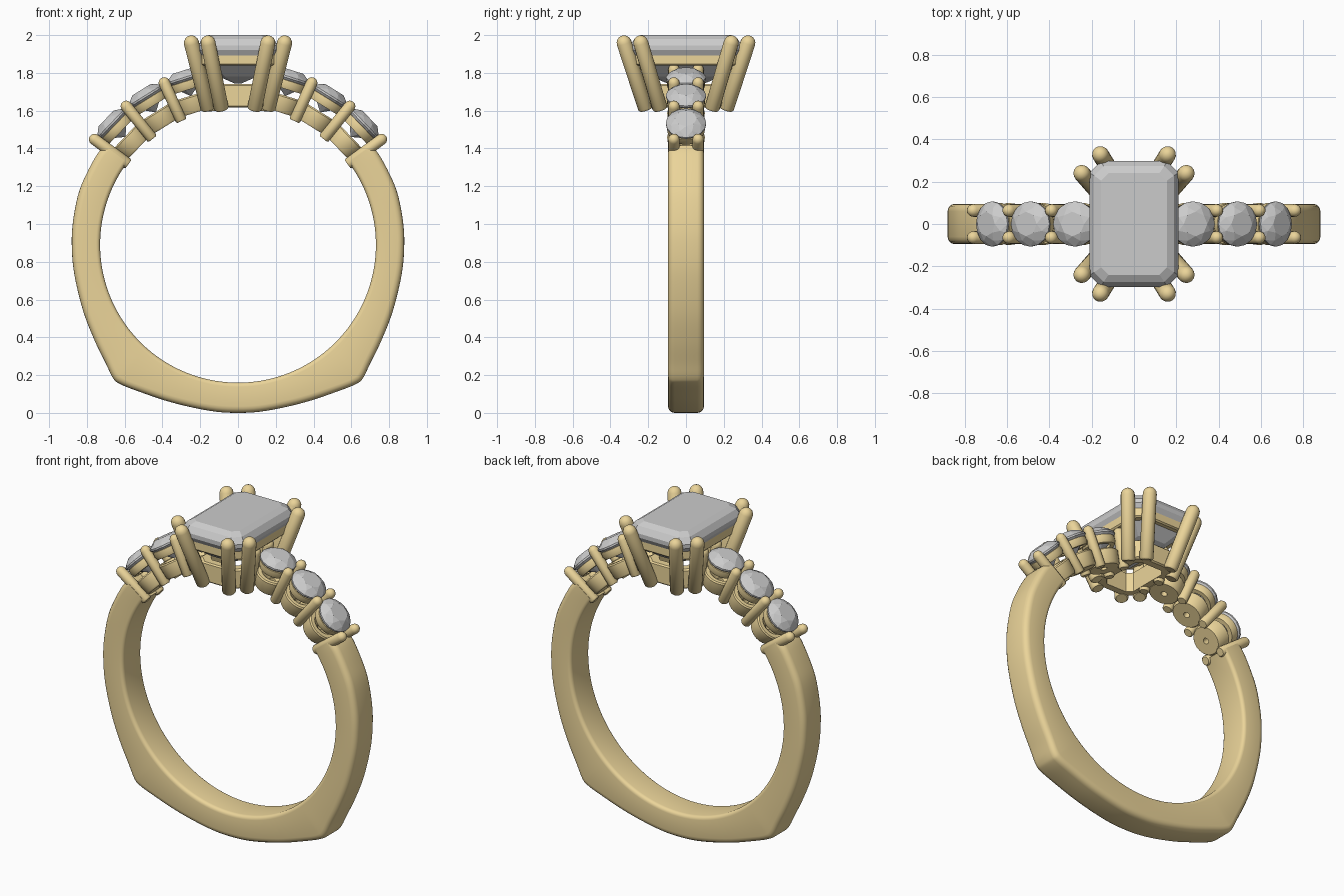
import bpy, bmesh
from math import sin, cos, pi, radians, atan2, hypot
from mathutils import Matrix, Vector

if "Cube" in bpy.data.objects:
    bpy.data.objects.remove(bpy.data.objects["Cube"])

CZ, RI, HW = 0.89, 0.73, 0.095      # finger hole centre, hole radius, half width of band
gold = bpy.data.materials.new("gold")
gold.diffuse_color = (0.83, 0.66, 0.32, 1)
gold.use_nodes = True
gold.node_tree.nodes["Principled BSDF"].inputs["Base Color"].default_value = gold.diffuse_color


def finish(name, bm, mat=None, smooth=None):
    bmesh.ops.recalc_face_normals(bm, faces=bm.faces)
    me = bpy.data.meshes.new(name)
    bm.to_mesh(me)
    bm.free()
    ob = bpy.data.objects.new(name, me)
    bpy.context.collection.objects.link(ob)
    if mat:
        me.materials.append(mat)
    if smooth:
        bpy.ops.object.select_all(action='DESELECT')
        ob.select_set(True)
        bpy.context.view_layer.objects.active = ob
        bpy.ops.object.shade_smooth_by_angle(angle=radians(smooth))
    return ob


def loft(bm, rings, close=False, caps=True):
    vs = [[bm.verts.new(p) for p in r] for r in rings]
    n = len(vs[0])
    pairs = list(zip(vs, vs[1:])) + ([(vs[-1], vs[0])] if close else [])
    for a, b in pairs:
        for i in range(n):
            j = (i + 1) % n
            bm.faces.new((a[i], a[j], b[j], b[i]))
    if caps and not close:
        bm.faces.new(vs[0])
        bm.faces.new(vs[-1])


def lathe(bm, profile, m, n=32, close=False):
    loft(bm, [[m @ Vector((r * cos(2 * pi * i / n), r * sin(2 * pi * i / n), z))
               for i in range(n)] for r, z in profile], close)


def radial(deg, r=0.0, y=0.0):
    # local z points away from the finger hole centre
    return Matrix.Translation((0, y, CZ)) @ Matrix.Rotation(radians(deg), 4, 'Y') @ Matrix.Translation((0, 0, r))


def prong(bm, a, b, r):
    a, b = Vector(a), Vector(b)
    d = b - a
    L = d.length
    m = Matrix.Translation(a) @ d.to_track_quat('Z', 'Y').to_matrix().to_4x4()
    dome = [(r * cos(t), L - r + r * sin(t)) for t in (0, .4, .8, 1.15, 1.45)]
    lathe(bm, [(r * .8, 0), (r, r * .25)] + dome, m, 16)


def octagon(hx, hy, c, z):
    q = [(hx, hy - c), (hx - c, hy)]
    pts = q + [(-x, y) for x, y in q[::-1]]
    return [(x, y, z) for x, y in pts + [(-x, -y) for x, y in pts]]


# shank: circular inside, squared-off outside, open at the top
side = [(0.15, 0.011), (0.35, 0.055), (0.53, 0.115), (0.625, 0.153), (0.662, 0.185), (0.70, 0.262),
        (0.76, 0.385), (0.82, 0.54), (0.866, 0.73), (0.88, 0.88), (0.874, 1.01), (0.845, 1.16),
        (0.80, 1.27), (0.745, 1.37), (0.705, 1.415)]
outer = side[::-1] + [(0, 0)] + [(-x, z) for x, z in side]
ext = [outer[0]] + outer + [outer[-1]]
path = []
for i in range(1, len(ext) - 2):
    p0, p1, p2, p3 = (Vector(p) for p in ext[i - 1:i + 3])
    for k in range(5):
        t = k / 5
        path.append(0.5 * (2 * p1 + (p2 - p0) * t + (2 * p0 - 5 * p1 + 4 * p2 - p3) * t * t
                           + (3 * p1 - p0 - 3 * p2 + p3) * t ** 3))
path.append(Vector(outer[-1]))
rings = []
for p in path:
    a, ro = atan2(p.y - CZ, p.x), hypot(p.x, p.y - CZ)
    sec = []
    for sy, so, c in ((1, 0, .022), (1, 1, .035), (-1, 1, .035), (-1, 0, .022)):
        arc = []
        for k in range(5):
            t = k / 4 * pi / 2
            dr = c * (1 - cos(t)) if so == 0 else c * (1 - sin(t))
            dy = c * (1 - sin(t)) if so == 0 else c * (1 - cos(t))
            arc.append((RI + dr if so == 0 else ro - dr, sy * (HW - dy)))
        sec += arc if sy == 1 else arc[::-1]
    rings.append([(r * cos(a), y, CZ + r * sin(a)) for r, y in sec])
bm = bmesh.new()
loft(bm, rings)
finish("shank", bm, gold, 40)

# side stone settings: pierced cup, bearing ring and shared prongs
stone_angles = [s * a for s in (-1, 1) for a in (17.5, 31.8, 46.2)]
cups, bearings, pins = bmesh.new(), bmesh.new(), bmesh.new()
for a in stone_angles:
    m = radial(a)
    lathe(cups, [(.018, .735), (.084, .735), (.092, .745), (.1, .82), (.094, .828),
                 (.07, .828), (.018, .785)], m, close=True)
    lathe(bearings, [(.066, .862), (.092, .862), (.1, .88), (.1, .908), (.085, .912),
                     (.076, .9)], m, close=True)
for s in (-1, 1):
    for a in (10.2, 24.5, 38.9, 53.7):
        for y in (-.064, .064):
            prong(pins, radial(s * a, .72, y).translation, radial(s * a, .972, y).translation, .03)
finish("side_stone_cups", cups, gold, 35)
finish("side_stone_bearings", bearings, gold, 35)
finish("side_stone_prongs", pins, gold, 50)

# round side stones
for n, a in enumerate(stone_angles):
    bm = bmesh.new()
    m = radial(a, .925)
    for cnt, r, z, off in ((8, .058, .042, 0), (8, .085, .027, .5), (16, .107, .006, 0),
                           (16, .107, -.004, 0), (8, .06, -.052, .5), (1, 0, -.1, 0)):
        for i in range(cnt):
            t = 2 * pi * (i + off) / cnt
            bm.verts.new(m @ Vector((r * cos(t), r * sin(t), z)))
    bmesh.ops.convex_hull(bm, input=bm.verts)
    finish(f"side_stone_{n + 1}", bm)

# step-cut centre stone
bm = bmesh.new()
loft(bm, [octagon(*v) for v in ((.155, .24, .035, 2.0), (.188, .273, .045, 1.98),
                                (.21, .297, .055, 1.945), (.21, .297, .055, 1.92),
                                (.165, .25, .045, 1.84), (.1, .185, .03, 1.78),
                                (.02, .1, .008, 1.745))])
finish("centre_stone", bm)

# centre setting: two eight-sided frames and eight splayed prongs
for name, hx, hy, w, z0, z1 in (("upper_frame", .195, .28, .05, 1.838, 1.908),
                                ("lower_frame", .15, .205, .05, 1.618, 1.74)):
    bm = bmesh.new()
    e = .008
    loft(bm, [octagon(*v) for v in ((hx - w, hy - w, .03, z0), (hx - e, hy - e, .05, z0),
                                    (hx, hy, .05, z0 + e), (hx, hy, .05, z1 - e),
                                    (hx - e, hy - e, .05, z1), (hx - w, hy - w, .03, z1))], close=True)
    finish(name, bm, gold, 30)
bm = bmesh.new()
for sx in (-1, 1):
    for sy in (-1, 1):
        for (bx, by), (tx, ty) in (((.087, .212), (.166, .34)), ((.157, .136), (.256, .25))):
            prong(bm, (sx * bx, sy * by, 1.605), (sx * tx, sy * ty, 1.996), .04)
finish("centre_prongs", bm, gold, 50)
